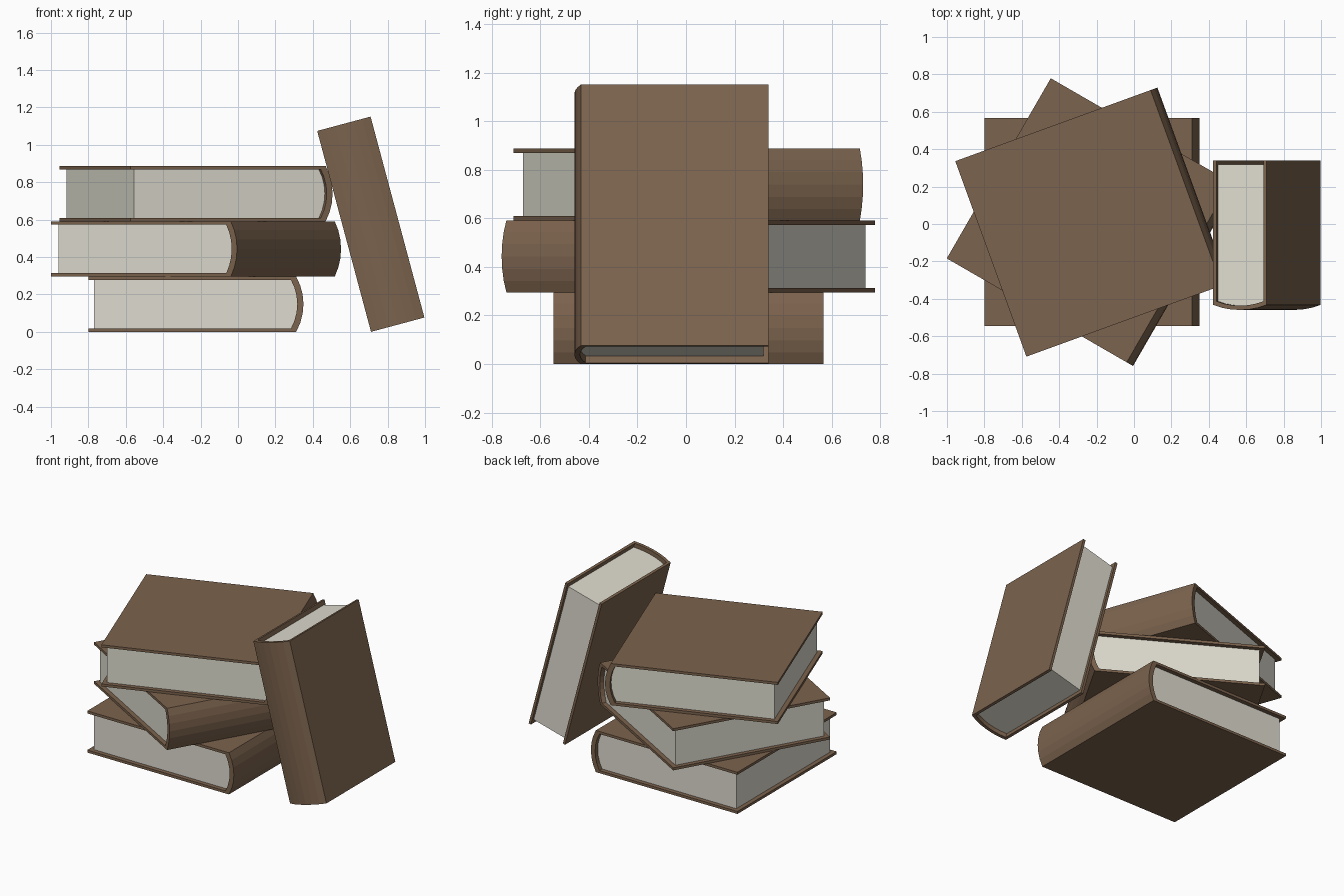
import bpy, math
from mathutils import Matrix, Vector

if "Cube" in bpy.data.objects:
    bpy.data.objects.remove(bpy.data.objects["Cube"])

W, L, H = 1.15, 1.112, 0.2955      # book width (to spine crown), length, thickness
T, INSET, SAG, SEG = 0.018, 0.03, 0.039, 6


def material(name, rgb):
    m = bpy.data.materials.new(name)
    m.diffuse_color = (*rgb, 1)
    m.use_nodes = True
    m.node_tree.nodes["Principled BSDF"].inputs["Base Color"].default_value = m.diffuse_color
    return m


def arc(x0, half, sag):
    """Circular bulge in the xz plane from (x0, -half) to (x0, half)."""
    r = (half * half + sag * sag) / (2 * sag)
    a = math.asin(half / r)
    pts = []
    for i in range(SEG + 1):
        t = -a + 2 * a * i / SEG
        pts.append((x0 + sag - r + r * math.cos(t), r * math.sin(t)))
    return pts


def strip_solid(name, outer, inner, length, mat):
    """Extrude the band between two matching paths along y."""
    n = len(outer)
    verts = [(x, y, z) for y in (-length / 2, length / 2)
             for path in (outer, inner) for x, z in path]
    o0, i0, o1, i1 = 0, n, 2 * n, 3 * n
    faces = []
    for k in range(n - 1):
        faces += [(o0 + k, o0 + k + 1, i0 + k + 1, i0 + k)[::-1][::-1],
                  (o1 + k, i1 + k, i1 + k + 1, o1 + k + 1),
                  (o0 + k, o1 + k, o1 + k + 1, o0 + k + 1),
                  (i0 + k, i0 + k + 1, i1 + k + 1, i1 + k)]
    faces += [(o0, i0, i1, o1),
              (o0 + n - 1, o1 + n - 1, i1 + n - 1, i0 + n - 1)]
    me = bpy.data.meshes.new(name)
    me.from_pydata(verts, [], faces)
    me.materials.append(mat)
    return me


def prism(name, pts, length, mat):
    """Extrude a closed outline along y."""
    n = len(pts)
    verts = [(x, y, z) for y in (-length / 2, length / 2) for x, z in pts]
    faces = [tuple(range(n)), tuple(reversed(range(n, 2 * n)))]
    faces += [(k, n + k, n + (k + 1) % n, (k + 1) % n) for k in range(n)]
    me = bpy.data.meshes.new(name)
    me.from_pydata(verts, [], faces)
    me.materials.append(mat)
    return me


brown = material("cover_brown", (0.20, 0.125, 0.075))
cream = material("page_cream", (0.74, 0.72, 0.63))

# Shared meshes: wrapped cover with rounded spine, and the page block
h = H / 2
outer = [(-W / 2, -h)] + arc(W / 2 - SAG, h, SAG) + [(-W / 2, h)]
inner_arc = arc(0.508, h - T, 0.034)
inner = [(-W / 2, -h + T)] + inner_arc + [(-W / 2, h - T)]
cover = strip_solid("cover", outer, inner, L, brown)
fore = -W / 2 + INSET
pages = prism("pages", [(fore, -h + T)] + inner_arc + [(fore, h - T)], L - 2 * INSET, cream)


def book(name, matrix):
    for part, mesh in (("cover", cover), ("pages", pages)):
        ob = bpy.data.objects.new(f"{name}_{part}", mesh)
        ob.matrix_world = matrix
        bpy.context.collection.objects.link(ob)


# Stack of three books, each turned differently
for i, (name, ang) in enumerate((("bottom_book", 0), ("middle_book", -30), ("top_book", 20))):
    book(name, Matrix.Translation((-0.225, 0.01, h + i * H))
         @ Matrix.Rotation(math.radians(ang), 4, 'Z'))

# Narrower upright book leaning on the stack, spine to the front
s, c = math.sin(math.radians(15)), math.cos(math.radians(15))
axes = Matrix((Vector((0, -1, 0)), Vector((-s, 0, c)), Vector((-c, 0, -s)))).transposed().to_4x4()
book("leaning_book", Matrix.Translation((0.71, -0.06, (L * c + H * s) / 2))
     @ axes @ Matrix.Diagonal((0.695, 1, 1, 1)))
